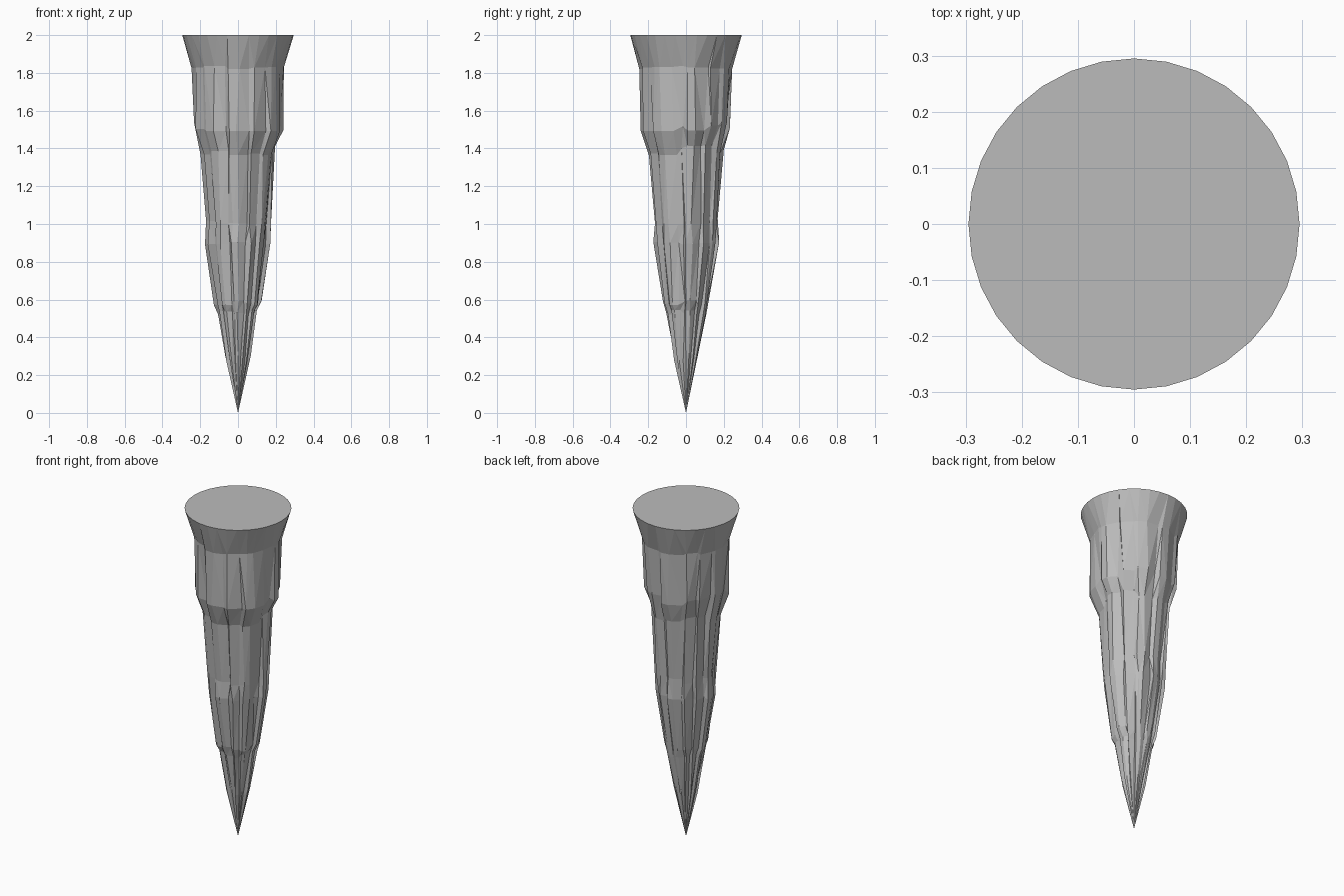
import bpy, bmesh, math, random
from mathutils import Vector

old = bpy.data.objects.get("Cube")
if old:
    bpy.data.objects.remove(old, do_unlink=True)
random.seed(7)

# Plain grey stone
stone = bpy.data.materials.new("grey stone")
stone.use_nodes = True
grey = (0.5, 0.5, 0.5, 1)
stone.diffuse_color = grey
stone.node_tree.nodes["Principled BSDF"].inputs["Base Color"].default_value = grey

SIDES = 32
STEP = 2 * math.pi / SIDES
# Height, outer radius, groove depth, height wobble
RINGS = [
    (2.0, 0.295, 0, 0),
    (1.83, 0.25, 0.012, 0.01),
    (1.51, 0.248, 0.028, 0.03),
    (1.39, 0.207, 0.024, 0.03),
    (1.01, 0.178, 0.024, 0.02),
    (0.9, 0.178, 0.026, 0.01),
    (0.58, 0.128, 0.02, 0.015),
    (0.53, 0.112, 0.02, 0.015),
    (0.29, 0.07, 0.018, 0.02),
]

# Columns are grouped in slabs; the last column of each slab is a crevice
slab_of, crevice = [], []
slab = 0
while len(slab_of) < SIDES:
    width = min(random.choice((2, 3, 3)), SIDES - len(slab_of))
    slab_of += [slab] * width
    crevice += [False] * (width - 1) + [True]
    slab += 1


def ring_verts(bm, z, radius, depth, wobble):
    """One ring of the spike, with slabs set in and out by crevices."""
    slab_in = [random.uniform(0, 0.5) for _ in range(slab)]
    slab_up = [random.uniform(-1, 1) for _ in range(slab)]
    verts = []
    for i in range(SIDES):
        s = slab_of[i]
        inset = slab_in[s] + random.uniform(0, 0.2)
        angle = i * STEP
        if depth:
            angle += random.uniform(-0.25, 0.25) * STEP
            if crevice[i]:
                inset += random.uniform(0.4, 0.9)
                angle += 0.5 * STEP
        r = radius - depth * inset
        verts.append(bm.verts.new((r * math.cos(angle), r * math.sin(angle),
                                   z + wobble * slab_up[s])))
    return verts


# Hanging rock spike: flat cap, faceted rings, pointed tip
bm = bmesh.new()
rings = [ring_verts(bm, *ring) for ring in RINGS]
bm.faces.new(rings[0])
for upper, lower in zip(rings, rings[1:]):
    for i in range(SIDES):
        j = (i + 1) % SIDES
        bm.faces.new((upper[i], lower[i], lower[j], upper[j]))
tip = bm.verts.new(Vector((0, 0, 0)))
for i in range(SIDES):
    bm.faces.new((rings[-1][i], tip, rings[-1][(i + 1) % SIDES]))
bmesh.ops.triangulate(bm, faces=[f for f in bm.faces if len(f.verts) == 4])
bmesh.ops.recalc_face_normals(bm, faces=bm.faces)

mesh = bpy.data.meshes.new("stone_spike")
bm.to_mesh(mesh)
bm.free()
mesh.materials.append(stone)
spike = bpy.data.objects.new("stone_spike", mesh)
bpy.context.collection.objects.link(spike)
